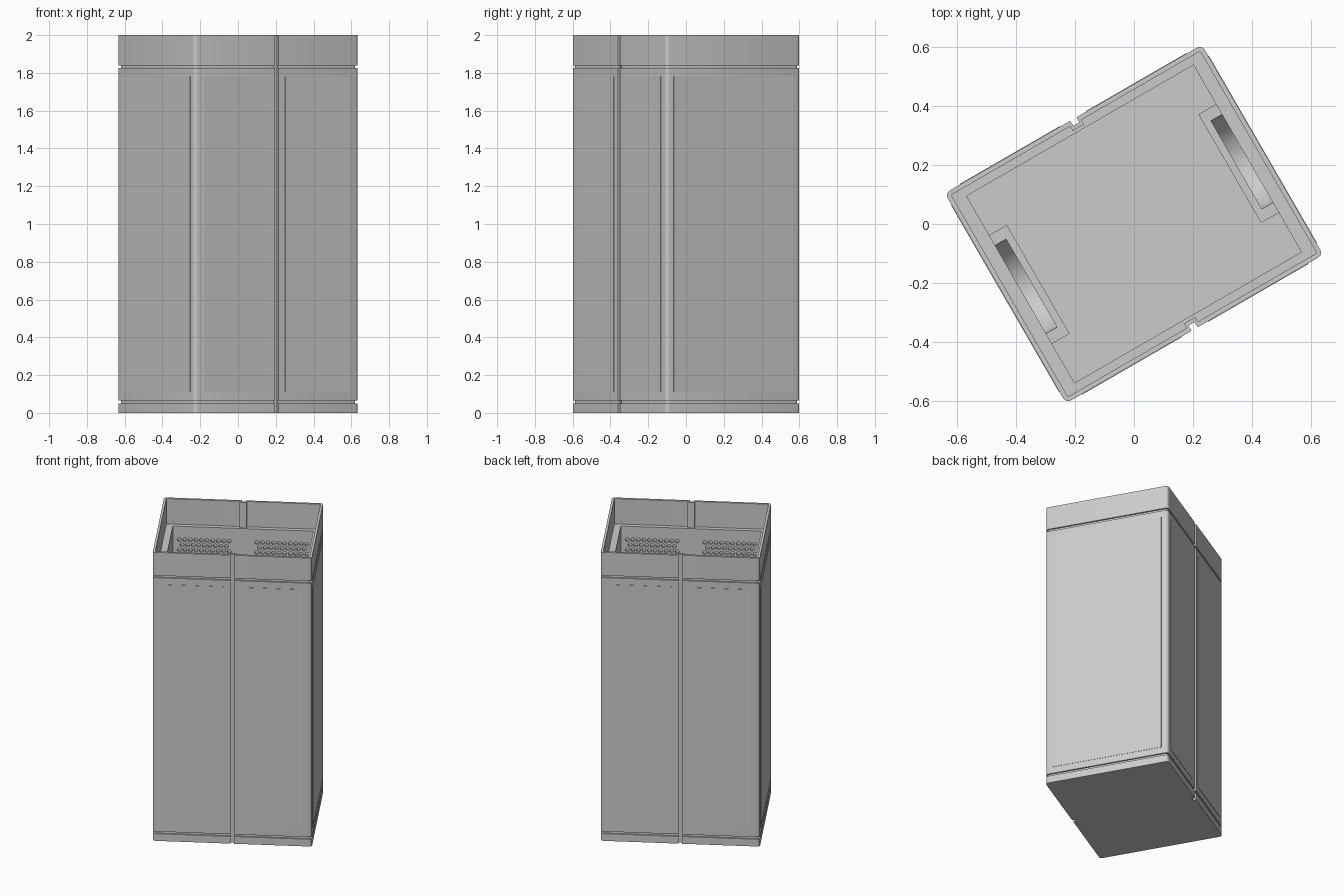
import bpy, bmesh, math
from mathutils import Matrix, Vector

if "Cube" in bpy.data.objects:
    bpy.data.objects.remove(bpy.data.objects["Cube"])

A, B = 0.502, 0.41          # outer half length and half width
CA, CB = 0.443, 0.365       # cavity half length and half width
FLOOR, LEDGE, TOP = 0.11, 1.825, 2.0
TURN = math.radians(30)

grey = bpy.data.materials.new("plain_grey")
grey.use_nodes = True
tint = (0.6, 0.6, 0.6, 1)
grey.diffuse_color = tint
grey.node_tree.nodes["Principled BSDF"].inputs["Base Color"].default_value = tint


def finish(name, bm, half_turn=False, fix=True):
    if fix:
        bmesh.ops.recalc_face_normals(bm, faces=bm.faces[:])
    angle = TURN + (math.pi if half_turn else 0)
    bm.transform(Matrix.Rotation(angle, 4, 'Z'))
    mesh = bpy.data.meshes.new(name)
    bm.to_mesh(mesh)
    bm.free()
    mesh.materials.append(grey)
    mesh.shade_smooth()
    mesh.set_sharp_from_angle(angle=math.radians(35))
    ob = bpy.data.objects.new(name, mesh)
    bpy.context.collection.objects.link(ob)
    return ob


def outline(a, b, r, slot_w=0, slot_d=0):
    """Rounded rectangle with an optional notch in the middle of both long sides."""
    pts = []
    for sx, sy, start in ((1, 1, 0), (-1, 1, 90), (-1, -1, 180), (1, -1, 270)):
        steps = 4 if r else 0
        for i in range(steps + 1):
            t = math.radians(start + 90 * i / max(steps, 1))
            pts.append((sx * (a - r) + r * math.cos(t), sy * (b - r) + r * math.sin(t)))
        if slot_w and sx == sy:
            w, d = slot_w * sx, slot_d * sy
            pts += [(w, b * sy), (w, b * sy - d), (-w, b * sy - d), (-w, b * sy)]
    return pts


def prism(name, loops, lo, hi, along_x=False, half_turn=False):
    """Extrude an outline (with optional hole) upward, or along the length."""
    bm = bmesh.new()
    edges = []
    for loop in loops:
        vs = [bm.verts.new((lo, p, q) if along_x else (p, q, lo)) for p, q in loop]
        edges += [bm.edges.new((v, vs[i - 1])) for i, v in enumerate(vs)]
    bmesh.ops.triangle_fill(bm, edges=edges, use_beauty=True)
    if len(loops) == 1:
        bmesh.ops.dissolve_faces(bm, faces=bm.faces[:])
    out = bmesh.ops.extrude_face_region(bm, geom=bm.faces[:], use_keep_orig=True)
    moved = [g for g in out["geom"] if isinstance(g, bmesh.types.BMVert)]
    shift = (hi - lo, 0, 0) if along_x else (0, 0, hi - lo)
    bmesh.ops.translate(bm, verts=moved, vec=shift)
    return finish(name, bm, half_turn)


def box(name, x, y, z, half_turn=False):
    bm = bmesh.new()
    bmesh.ops.create_cube(bm, size=1)
    for v in bm.verts:
        v.co = Vector([lo + (hi - lo) * (c + 0.5) for c, (lo, hi) in zip(v.co, (x, y, z))])
    return finish(name, bm, half_turn)


# Stacked outer shell, separated by two thin recessed bands
shell = outline(A, B, 0.02, 0.012, 0.02)
band = outline(A - 0.01, B - 0.01, 0.015, 0.012, 0.01)
cavity = outline(CA, CB + 0.02, 0)
rim_hole = outline(A - 0.016, B - 0.016, 0.006, 0.022, 0.018)
prism("base", [shell], 0, 0.05)
prism("lower_band", [band], 0.05, 0.065)
prism("body_floor", [shell], 0.065, FLOOR)
prism("body_wall", [shell, cavity], FLOOR, LEDGE)
prism("upper_band", [band, rim_hole], LEDGE, 1.84)
prism("top_rim", [shell, rim_hole], 1.84, TOP)

# Perforated area on each half of the long inner walls
PITCH, COLS, ROWS = 0.035, 10, 14
U0, Z1 = 0.07, 1.75
U1, Z0 = U0 + COLS * PITCH, Z1 - ROWS * PITCH


def perforated_panel(name, u0, half_turn):
    bm = bmesh.new()
    h, r = PITCH / 2, PITCH * 0.38

    def face(points):
        bm.faces.new([bm.verts.new(p) for p in points])

    for row in range(ROWS):
        z = Z1 - (row + 0.5) * PITCH
        odd = row % 2
        for col in range(COLS - odd):
            u = u0 + (col + 0.5 + odd / 2) * PITCH
            square, rim, back = [], [], []
            for k in range(8):
                c, s = math.cos(k * math.pi / 4), math.sin(k * math.pi / 4)
                square.append(bm.verts.new((u + h * round(c), CB, z + h * round(s))))
                rim.append(bm.verts.new((u + r * c, CB, z + r * s)))
                back.append(bm.verts.new((u + r * c, CB + 0.015, z + r * s)))
            for k in range(8):
                n = (k + 1) % 8
                bm.faces.new((square[k], square[n], rim[n], rim[k]))
                bm.faces.new((rim[k], rim[n], back[n], back[k]))
            bm.faces.new(back)
        if odd:
            for e in (u0, u0 + COLS * PITCH - h):
                face([(e, CB, z - h), (e + h, CB, z - h), (e + h, CB, z + h), (e, CB, z + h)])
    finish(name, bm, half_turn, fix=False)


for half_turn, end in ((False, "back"), (True, "front")):
    # Inner lining around the perforated panels
    depth = (CB, CB + 0.02)
    box(end + "_liner_top", (-CA, CA), depth, (Z1, LEDGE), half_turn)
    box(end + "_liner_bottom", (-CA, CA), depth, (FLOOR, Z0), half_turn)
    for tag, span in (("left", (U1, CA)), ("middle", (-U0, U0)), ("right", (-CA, -U1))):
        box(end + "_liner_" + tag, span, depth, (Z0, Z1), half_turn)
    perforated_panel(end + "_holes_left", U0, half_turn)
    perforated_panel(end + "_holes_right", -U1, half_turn)

    # Thin outer panels on the long sides
    for tag, span in (("left", (0.052, CA)), ("right", (-CA, -0.052))):
        box(end + "_panel_" + tag, span, (B - 0.004, B + 0.002), (FLOOR, 1.78), half_turn)

for half_turn, end in ((False, "left"), (True, "right")):
    # Thin outer panel on the short side
    box(end + "_side_panel", (A - 0.004, A + 0.002), (-CB, CB), (FLOOR, 1.78), half_turn)

    # Scooped hand grip on the short inner wall
    grip_top, scoop, w = 1.6, 0.172, 0.212
    profile = [(-w, grip_top - w), (w, grip_top - w), (w, grip_top)]
    for i in range(25):
        t = math.pi * i / 24
        profile.append((scoop * math.cos(t), grip_top - scoop * math.sin(t)))
    profile.append((-w, grip_top))
    prism(end + "_grip_scoop", [profile], 0.4, CA, True, half_turn)
    box(end + "_grip_lip", (0.374, 0.4), (-w, w), (grip_top - w, grip_top), half_turn)
